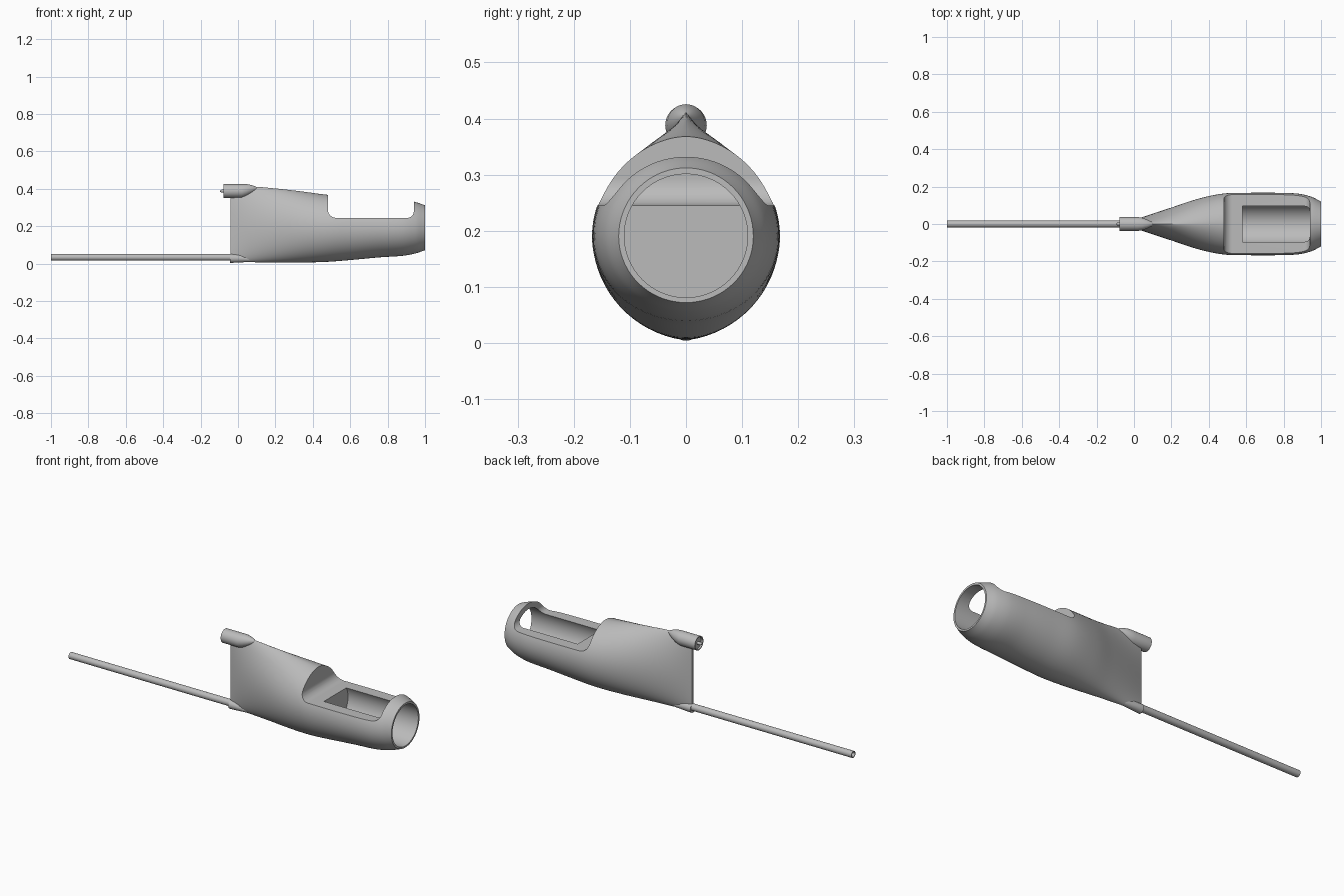
import bpy, bmesh, math
from mathutils import Vector

cube = bpy.data.objects.get("Cube")
if cube:
    bpy.data.objects.remove(cube, do_unlink=True)

grey = bpy.data.materials.new("light_grey")
grey.use_nodes = True
GREY = (0.5, 0.5, 0.5, 1)
grey.diffuse_color = GREY
grey.node_tree.nodes["Principled BSDF"].inputs["Base Color"].default_value = GREY


def make(name, rings, closed=False):
    """Skin a list of equal-length rings; cap the ends unless closed."""
    bm = bmesh.new()
    loops = [[bm.verts.new(p) for p in r] for r in rings]
    n = len(loops[0])
    pairs = list(zip(loops, loops[1:]))
    if closed:
        pairs.append((loops[-1], loops[0]))
    else:
        bm.faces.new(loops[0])
        bm.faces.new(loops[-1])
    for a, b in pairs:
        for i in range(n):
            j = (i + 1) % n
            bm.faces.new((a[i], a[j], b[j], b[i]))
    bmesh.ops.recalc_face_normals(bm, faces=bm.faces)
    mesh = bpy.data.meshes.new(name)
    bm.to_mesh(mesh)
    bm.free()
    mesh.materials.append(grey)
    obj = bpy.data.objects.new(name, mesh)
    bpy.context.collection.objects.link(obj)
    return obj


def circle(x, r, z, n):
    return [(x, r * math.cos(2 * math.pi * i / n), z + r * math.sin(2 * math.pi * i / n))
            for i in range(n)]


def turned(name, profile, z, n=32, closed=False):
    """Revolve (x, radius) points around a lengthwise axis at height z."""
    return make(name, [circle(x, r, z, n) for x, r in profile], closed)


def activate(obj):
    bpy.ops.object.select_all(action='DESELECT')
    obj.select_set(True)
    bpy.context.view_layer.objects.active = obj


def carve(obj, cutter):
    cutter.hide_render = True
    mod = obj.modifiers.new("cut", 'BOOLEAN')
    mod.operation = 'DIFFERENCE'
    mod.solver = 'EXACT'
    mod.object = cutter
    activate(obj)
    bpy.ops.object.modifier_apply(modifier=mod.name)
    bpy.data.objects.remove(cutter, do_unlink=True)


# Hull stations: x, top, bottom, half width, mid height, peak sharpness
STATIONS = [Vector(s) for s in (
    (-0.04, 0.400, 0.010, 0.008, 0.19, 1.0),
    (0.06, 0.412, 0.008, 0.042, 0.19, 1.5),
    (0.20, 0.402, 0.006, 0.088, 0.19, 1.45),
    (0.34, 0.386, 0.006, 0.134, 0.19, 1.25),
    (0.48, 0.368, 0.010, 0.163, 0.19, 1.1),
    (0.62, 0.360, 0.021, 0.167, 0.19, 1.0),
    (0.76, 0.354, 0.034, 0.167, 0.19, 1.0),
    (0.88, 0.345, 0.042, 0.162, 0.19, 1.0),
    (0.95, 0.329, 0.055, 0.145, 0.19, 1.0),
    (1.00, 0.312, 0.072, 0.120, 0.19, 1.0))]


def smooth_stations(steps):
    """Blend the stations with a finite-difference Hermite spline over x."""
    S, out = STATIONS, []
    slope = []
    for i in range(len(S)):
        a, b = S[max(i - 1, 0)], S[min(i + 1, len(S) - 1)]
        slope.append((b - a) / (b[0] - a[0]))
    for i in range(len(S) - 1):
        h = S[i + 1][0] - S[i][0]
        for k in range(steps):
            t = k / steps
            u = 1 - t
            out.append(S[i] * (u * u * (1 + 2 * t)) + slope[i] * (h * t * u * u)
                       + S[i + 1] * (t * t * (3 - 2 * t)) - slope[i + 1] * (h * t * t * u))
    return out + [S[-1]]


def section(s, n=72):
    x, top, bottom, half, mid, peak = s
    ring = []
    for i in range(n):
        a = 2 * math.pi * i / n
        c, d = math.cos(a), math.sin(a)
        y = math.copysign(abs(c) ** (peak if d > 0 else 1), c) * half
        ring.append((x, y, mid + d * (top - mid if d > 0 else mid - bottom)))
    return ring


hull = make("hull", [section(s) for s in smooth_stations(6)])

# Upper opening with rounded lower corners
REAR, FRONT, FLOOR = 0.48, 0.94, 0.245
outline = [(FRONT, 0.6), (REAR, 0.6)]
for cx, r, start in ((REAR + 0.045, 0.045, math.pi), (FRONT - 0.035, 0.035, 1.5 * math.pi)):
    for k in range(11):
        a = start + k / 10 * math.pi / 2
        outline.append((cx + r * math.cos(a), FLOOR + r + r * math.sin(a)))
carve(hull, make("opening_cutter", [[(x, y, z) for x, z in outline] for y in (-0.3, 0.3)]))

# Round bore from the nose back to a flat inner wall
carve(hull, turned("bore_cutter", [(0.58, 0.11), (1.1, 0.11)], 0.191, 72))

# Hollow tail boom and the fairing that carries it
boom = turned("tail_boom", [(-1, 0.018), (0.02, 0.018), (0.02, 0.013), (-1, 0.013)],
              0.034, closed=True)
fairing = turned("boom_fairing", [(-0.042, 0.024), (0.0, 0.022), (0.1, 0.012), (0.2, 0.003)], 0.028)
for v in fairing.data.vertices:
    v.co.z -= 0.05 * max(v.co.x, 0)

# Upper tube with a recessed end, tapering into the hull ridge
tube = turned("upper_tube", [(-0.07, 0.006), (-0.07, 0.030), (-0.078, 0.032), (-0.078, 0.037),
                             (0.02, 0.037), (0.045, 0.033), (0.07, 0.024),
                             (0.09, 0.014), (0.105, 0.003)], 0.388, 40)
for v in tube.data.vertices:
    v.co.z += 0.18 * max(v.co.x - 0.02, 0)
pin = turned("tube_pin", [(-0.096, 0.003), (-0.088, 0.008), (-0.06, 0.008)], 0.388, 20)

for obj in (hull, boom, fairing, tube, pin):
    activate(obj)
    bpy.ops.object.shade_smooth_by_angle(angle=math.radians(32))
